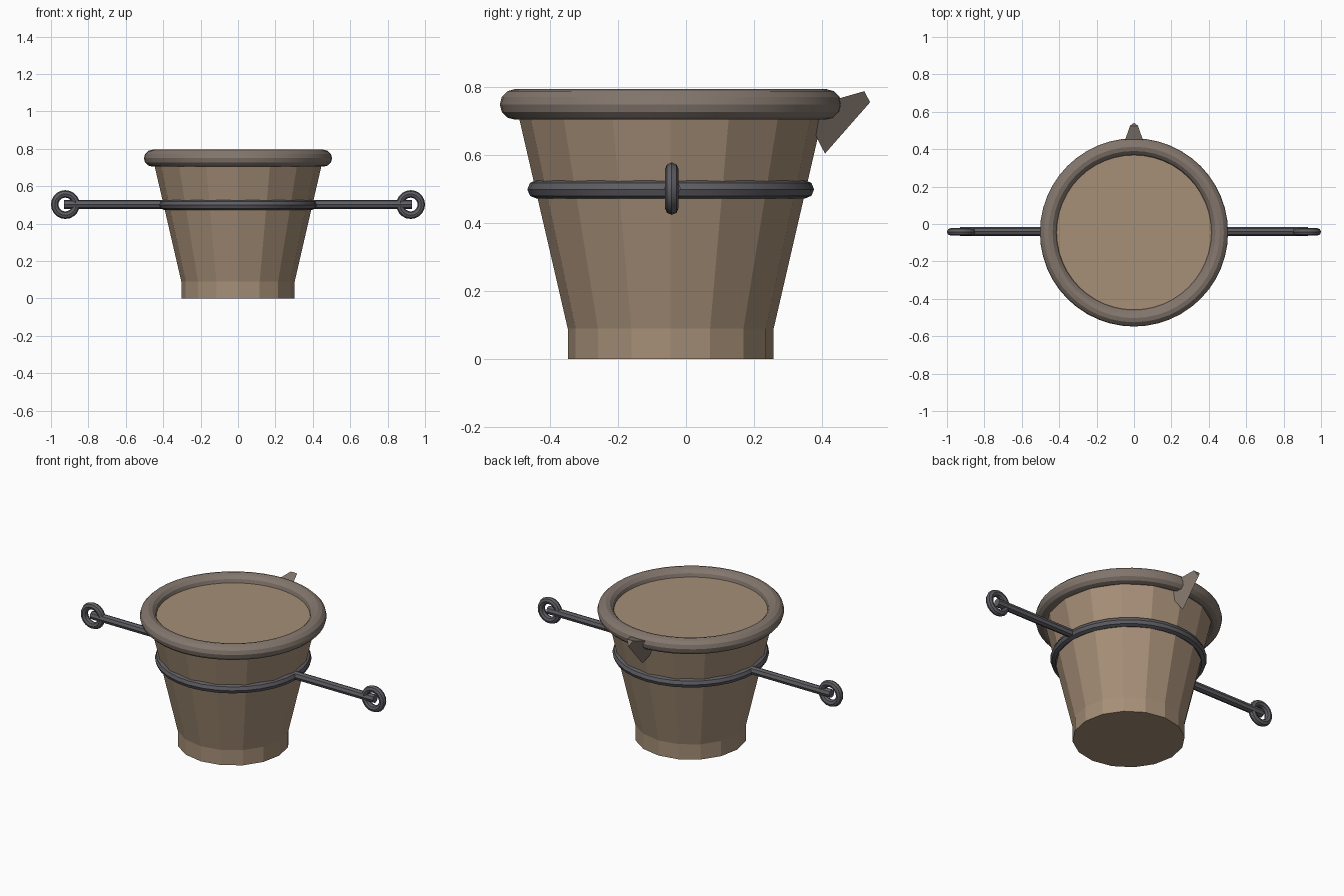
import bpy, bmesh
from math import pi, sin, cos, radians
from mathutils import Vector

if "Cube" in bpy.data.objects:
    bpy.data.objects.remove(bpy.data.objects["Cube"])

CY = -0.045  # the pot axis sits slightly towards the front


def material(name, rgb):
    m = bpy.data.materials.new(name)
    m.diffuse_color = (*rgb, 1)
    m.use_nodes = True
    m.node_tree.nodes["Principled BSDF"].inputs["Base Color"].default_value = m.diffuse_color
    return m


clay = material("clay", (0.38, 0.275, 0.185))
rim_clay = material("rim_clay", (0.23, 0.185, 0.155))
iron = material("iron", (0.11, 0.11, 0.125))


def finish(name, mat):
    o = bpy.context.object
    o.name = name
    o.data.materials.append(mat)
    return o


def torus(name, mat, loc, major, minor, seg, mseg, rot=(0, 0, 0)):
    bpy.ops.mesh.primitive_torus_add(
        location=loc, rotation=rot, major_radius=major, minor_radius=minor,
        major_segments=seg, minor_segments=mseg)
    o = finish(name, mat)
    bpy.ops.object.shade_smooth_by_angle(angle=radians(25))
    return o


def lathe(name, mat, profile, sides):
    bm = bmesh.new()
    rings = [[bm.verts.new((r * cos(2 * pi * i / sides),
                            CY + r * sin(2 * pi * i / sides), z))
              for i in range(sides)] for r, z in profile]
    for a, b in zip(rings, rings[1:]):
        for i in range(sides):
            j = (i + 1) % sides
            bm.faces.new((a[i], a[j], b[j], b[i]))
    bm.faces.new(rings[0][::-1])
    bm.faces.new(rings[-1])
    me = bpy.data.meshes.new(name)
    bm.to_mesh(me)
    bm.free()
    me.materials.append(mat)
    o = bpy.data.objects.new(name, me)
    bpy.context.collection.objects.link(o)
    return o


# Tapered body with a straight foot and a closed top
lathe("pot_body", clay, [(0.303, 0), (0.303, 0.09), (0.456, 0.752)], 16)

# Thick rim and the carrying hoop
torus("rim", rim_clay, (0, CY, 0.75), 0.458, 0.045, 48, 12)
torus("hoop", iron, (0, CY, 0.5), 0.395, 0.027, 32, 8)

# Handle bars with end rings on both sides
for side, label in ((-1, "left"), (1, "right")):
    bpy.ops.mesh.primitive_cylinder_add(
        vertices=8, radius=0.024, depth=0.55,
        location=(side * 0.655, CY + 0.005, 0.503), rotation=(0, pi / 2, 0))
    finish(label + "_handle_bar", iron)
    torus(label + "_handle_ring", iron, (side * 0.923, CY + 0.003, 0.502),
          0.057, 0.02, 20, 8, (pi / 2, 0, 0))

# Three-sided pouring spout, flat side up, narrowing to the back
axis = Vector((0, 0.89, 0.456)).normalized()
up = Vector((0, -axis.z, axis.y))
bm = bmesh.new()
ends = []
for s, r in ((0.64, 0.0985), (0.827, 0.0245)):
    c = axis * s + up * 0.4505
    ends.append([bm.verts.new(c + up * (r * sin(a)) + Vector((r * cos(a), 0, 0)))
                 for a in (pi / 6, 5 * pi / 6, 3 * pi / 2)])
for i in range(3):
    j = (i + 1) % 3
    bm.faces.new((ends[0][i], ends[0][j], ends[1][j], ends[1][i]))
for e in ends:
    bm.faces.new(e)
bmesh.ops.recalc_face_normals(bm, faces=bm.faces)
me = bpy.data.meshes.new("spout")
bm.to_mesh(me)
bm.free()
me.materials.append(rim_clay)
bpy.context.collection.objects.link(bpy.data.objects.new("spout", me))
